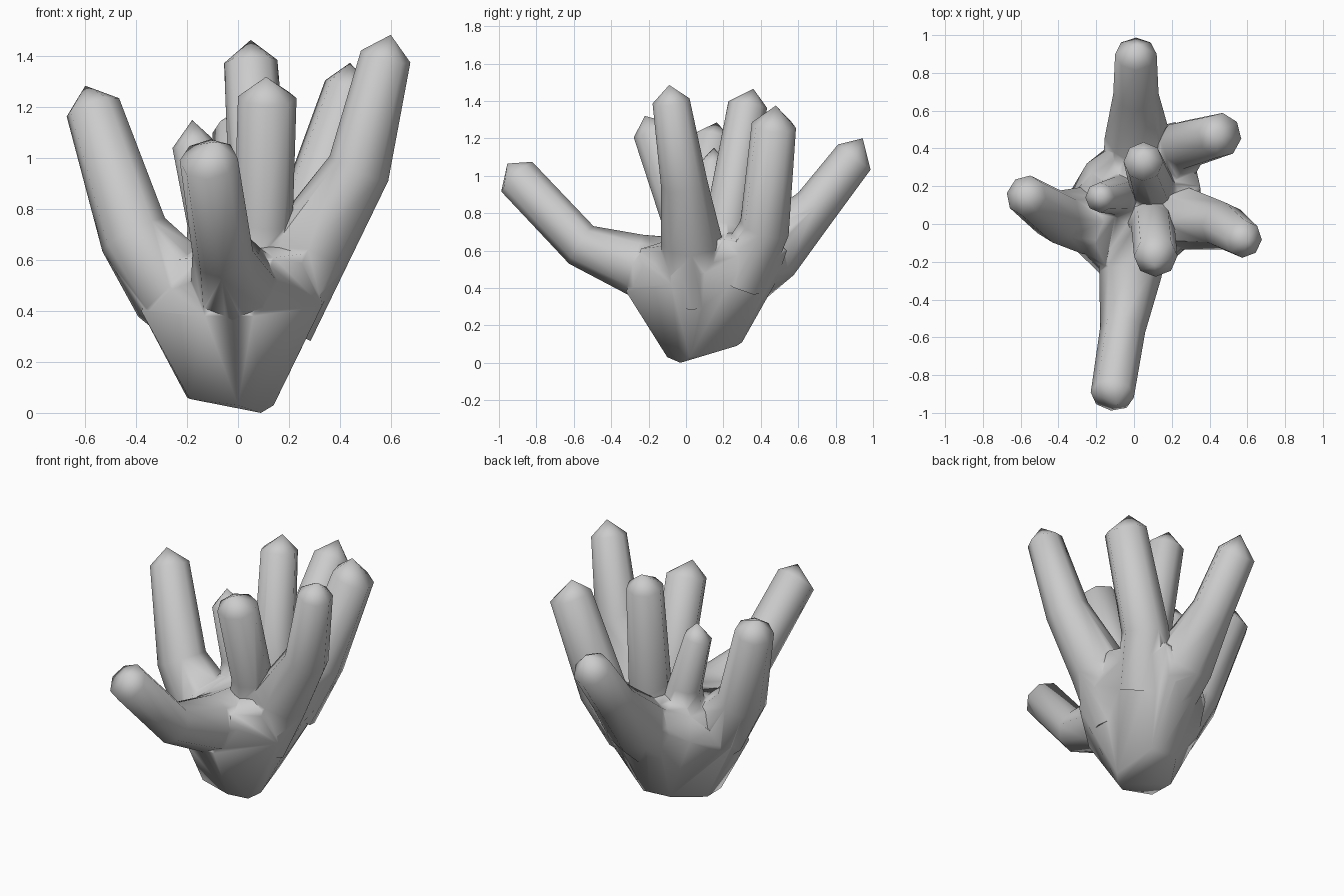
import bpy, bmesh, math
from mathutils import Vector

if "Cube" in bpy.data.objects:
    bpy.data.objects.remove(bpy.data.objects["Cube"])


def make_object(name, bm):
    bmesh.ops.recalc_face_normals(bm, faces=bm.faces)
    mesh = bpy.data.meshes.new(name)
    bm.to_mesh(mesh)
    bm.free()
    ob = bpy.data.objects.new(name, mesh)
    bpy.context.collection.objects.link(ob)
    return ob


def branch(name, path, tip, sides=8):
    """Loft rings along (x, y, z, radius) points and close with a pointed tip."""
    bm = bmesh.new()
    pts = [Vector(p[:3]) for p in path]
    end = Vector(tip)
    chain = pts + [end]
    rings = []
    side = None
    for i, p in enumerate(pts):
        # last ring stays square to its own segment
        a = (p - chain[i - 1] if i == len(pts) - 1 else chain[i + 1] - p).normalized()
        if 0 < i < len(pts) - 1:
            a = (a + (p - chain[i - 1]).normalized()).normalized()
        ref = side if side else Vector((1, 0, 0))
        side = (ref - a * ref.dot(a)).normalized()
        up = a.cross(side)
        rings.append([bm.verts.new(p + path[i][3] * (side * math.cos(t) + up * math.sin(t)))
                      for t in (2 * math.pi * k / sides for k in range(sides))])
    for r, s in zip(rings, rings[1:]):
        for k in range(sides):
            n = (k + 1) % sides
            bm.faces.new((r[k], r[n], s[n], s[k]))
    apex = bm.verts.new(end)
    for k in range(sides):
        bm.faces.new((rings[-1][k], rings[-1][(k + 1) % sides], apex))
    bm.faces.new(rings[0])
    return make_object(name, bm)


# Faceted trunk widening from a small foot to the branch junctions
foot = [(-.19, -.07, .055), (0, -.1, .03), (.09, -.03, 0), (.14, .02, .03),
        (.1, .27, .09), (.04, .3, .11), (-.08, .27, .1), (-.2, .08, .06)]
flare = [(-.38, -.07, .40), (-.38, .1, .42), (-.13, -.31, .38), (.06, -.32, .38),
         (.33, -.08, .42), (.36, .1, .48), (.3, .42, .5), (-.06, .47, .43), (.1, .48, .43),
         (-.25, .32, .5), (.22, .54, .6)]
crown = [(-.28, -.06, .6), (-.15, -.22, .61), (.14, -.24, .61), (.3, -.08, .63),
         (.35, .2, .66), (.2, .46, .68), (-.04, .46, .67), (-.22, .27, .63),
         (.1, .05, .7), (-.08, .15, .7), (.1, .25, .72)]
bm = bmesh.new()
for p in foot + flare + crown:
    bm.verts.new(p)
bmesh.ops.convex_hull(bm, input=bm.verts)
bmesh.ops.delete(bm, geom=[v for v in bm.verts if not v.link_faces], context='VERTS')
trunk = make_object("coral", bm)

# Branches: flared root, path points with radius, then the tip
specs = {
    "back_branch": ([(.02, .2, .4, .19), (.02, .46, .6, .175), (.01, .69, .83, .12), (.01, .9, 1.1, .11)], (.02, .945, 1.2)),
    "back_right_branch": ([(.16, .28, .45, .16), (.27, .42, .72, .135), (.455, .47, 1.27, .12)], (.44, .48, 1.375)),
    "centre_branch": ([(.1, .18, .5, .15), (.09, .22, .74, .12), (.05, .33, 1.38, .105)], (.05, .36, 1.465)),
    "right_branch": ([(.14, .03, .35, .16), (.28, .03, .65, .165), (.475, -.01, .96, .125), (.58, -.08, 1.4, .1)], (.6, -.09, 1.485)),
    "front_right_branch": ([(.08, .04, .5, .15), (.1, -.01, .75, .115), (.115, -.17, 1.24, .115)], (.11, -.22, 1.32)),
    "small_branch": ([(-.06, .15, .5, .16), (-.1, .15, .75, .1), (-.18, .14, 1.06, .08)], (-.18, .15, 1.15)),
    "left_branch": ([(-.1, .03, .36, .17), (-.26, .02, .5, .18), (-.41, .04, .7, .14), (-.57, .15, 1.2, .11)], (-.6, .165, 1.285)),
    "front_branch": ([(0, -.02, .47, .2), (-.02, -.27, .525, .165), (-.06, -.56, .63, .12), (-.115, -.905, .995, .115)], (-.09, -.955, 1.065)),
}
for name, (path, tip) in specs.items():
    ob = branch(name, path, tip)
    mod = trunk.modifiers.new(name, 'BOOLEAN')
    mod.operation, mod.solver, mod.object = 'UNION', 'EXACT', ob
    ob.hide_render = True

# Bake the union and drop the separate branches
dg = bpy.context.evaluated_depsgraph_get()
mesh = bpy.data.meshes.new_from_object(trunk.evaluated_get(dg))
trunk.modifiers.clear()
trunk.data = mesh
for name in specs:
    bpy.data.objects.remove(bpy.data.objects[name])

# Smooth shading
bpy.context.view_layer.objects.active = trunk
trunk.select_set(True)
bpy.ops.object.shade_smooth_by_angle(angle=math.radians(70))
